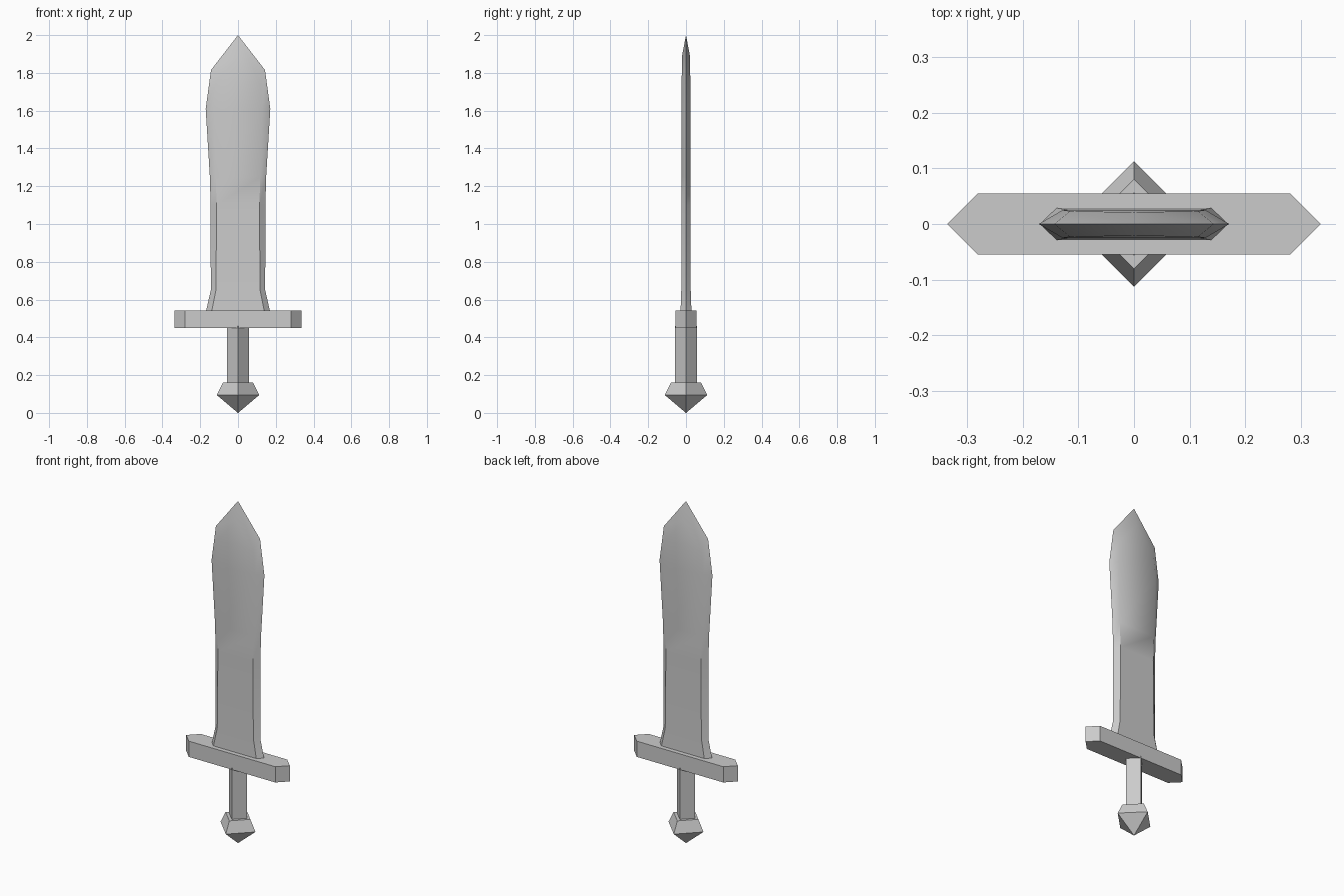
import bpy, bmesh

if "Cube" in bpy.data.objects:
    bpy.data.objects.remove(bpy.data.objects["Cube"])


def make_object(name, bm, smooth=False):
    bmesh.ops.remove_doubles(bm, verts=bm.verts, dist=1e-5)
    bmesh.ops.recalc_face_normals(bm, faces=bm.faces)
    mesh = bpy.data.meshes.new(name)
    bm.to_mesh(mesh)
    bm.free()
    obj = bpy.data.objects.new(name, mesh)
    bpy.context.collection.objects.link(obj)
    if smooth:
        bpy.context.view_layer.objects.active = obj
        obj.select_set(True)
        bpy.ops.object.shade_smooth_by_angle(angle=0.6)
        obj.select_set(False)
    return obj


def loft(name, rings, smooth=False):
    """Skin a stack of equal-length rings and cap both ends."""
    bm = bmesh.new()
    loops = [[bm.verts.new(p) for p in ring] for ring in rings]
    for a, b in zip(loops, loops[1:]):
        n = len(a)
        for i in range(n):
            j = (i + 1) % n
            bm.faces.new((a[i], a[j], b[j], b[i]))
    bm.faces.new(loops[0])
    bm.faces.new(loops[-1])
    return make_object(name, bm, smooth)


def diamond(r, z):
    return [(r, 0, z), (0, r, z), (-r, 0, z), (0, -r, z)]


# Pommel: square, corner-on, pointed underneath
loft("pommel", [diamond(0.0005, 0), diamond(0.113, 0.095), diamond(0.08, 0.16)])

# Grip: square bar turned corner-on
loft("grip", [diamond(0.057, 0.15), diamond(0.057, 0.46)])

# Crossguard: bar with pointed ends
outline = [(0.335, 0), (0.28, 0.055), (-0.28, 0.055),
           (-0.335, 0), (-0.28, -0.055), (0.28, -0.055)]
loft("crossguard", [[(x, y, z) for x, y in outline] for z in (0.45, 0.542)])

# Blade: edge z, edge half width, flat z, flat half width, half thickness
stations = [
    (0.535, 0.17, 0.535, 0.14, 0.029),
    (0.65, 0.144, 0.65, 0.117, 0.025),
    (1.10, 0.145, 1.10, 0.113, 0.024),
    (1.25, 0.149, 1.25, 0.118, 0.024),
    (1.61, 0.171, 1.61, 0.128, 0.025),
    (1.815, 0.143, 1.75, 0.115, 0.023),
    (2.00, 0.0, 1.89, 0.0, 0.021),
]
bm = bmesh.new()
cols = []
for ze, we, zf, wf, t in stations:
    ring = [(we, 0, ze), (wf, t, zf), (-wf, t, zf),
            (-we, 0, ze), (-wf, -t, zf), (wf, -t, zf)]
    cols.append([bm.verts.new(p) for p in ring])
for a, b in zip(cols, cols[1:]):
    for i in range(6):
        j = (i + 1) % 6
        bm.faces.new((a[i], a[j], b[j], b[i]))
bm.faces.new(cols[0])
make_object("blade", bm, smooth=True)
